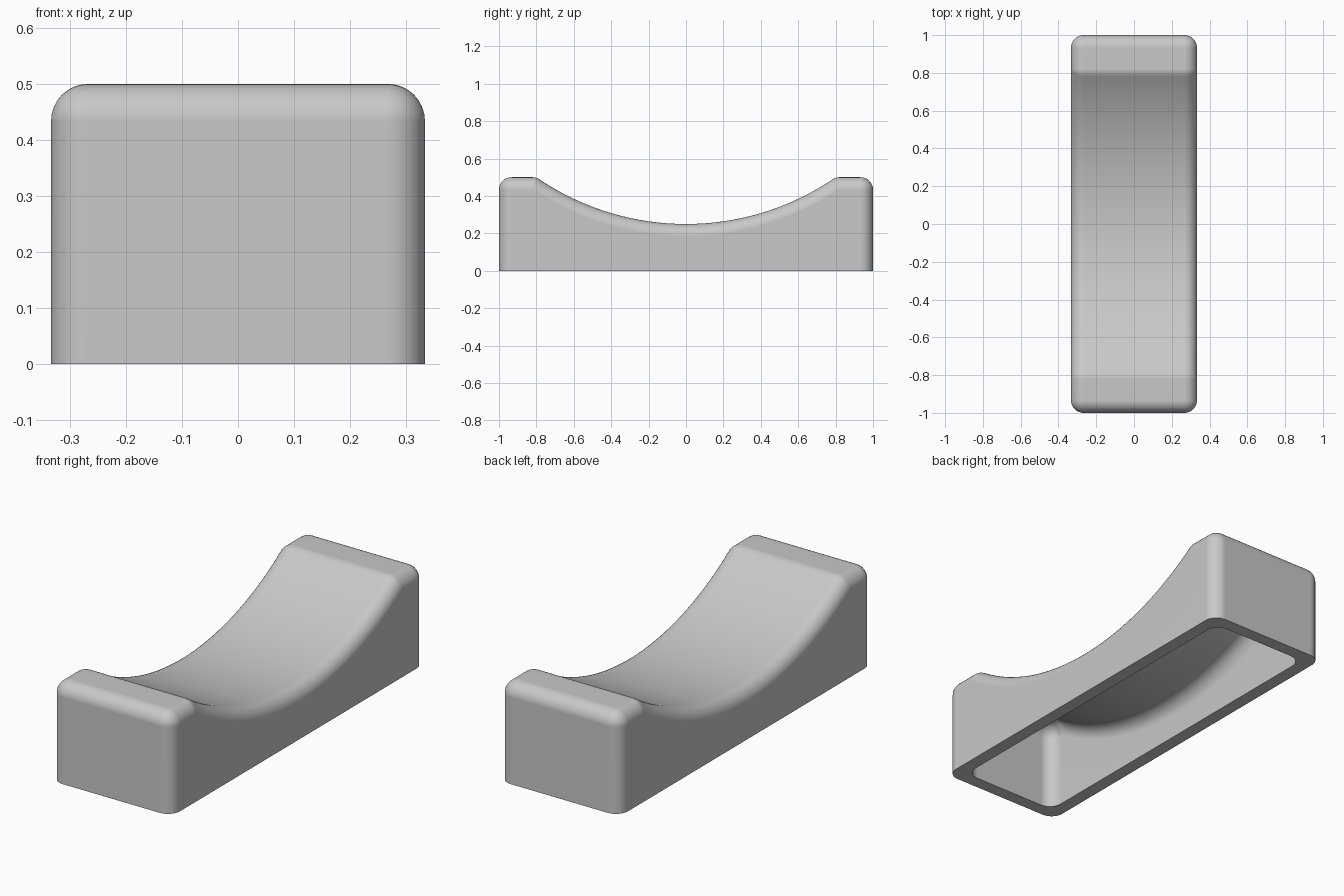
import bpy, bmesh
from math import sin, cos, pi, atan2, sqrt

cube = bpy.data.objects.get("Cube")
if cube:
    bpy.data.objects.remove(cube, do_unlink=True)

HALF_WIDTH, HALF_LENGTH, HEIGHT = 1 / 3, 1.0, 0.5
DIP_Z = 0.25                      # lowest point of the saddle
WALL, FILLET = 0.0667, 0.0667
ROUND, ARC = 8, 48                # segments per fillet and per saddle curve

# Saddle circle through the dip and the inner edges of the end blocks
DIP_RADIUS = (0.8 ** 2 + (HEIGHT - DIP_Z) ** 2) / (2 * (HEIGHT - DIP_Z))
DIP_CENTRE = DIP_Z + DIP_RADIUS


def profile(wall, inset):
    """Side outline (y, z), rounded at the ends and saddle edges, moved in by inset."""
    length, top, radius = HALF_LENGTH - wall, HEIGHT - wall, DIP_RADIUS + wall
    base, r = top - FILLET, FILLET - inset
    yc = sqrt((radius + FILLET) ** 2 - (DIP_CENTRE - base) ** 2)
    phi = atan2(yc, DIP_CENTRE - base)
    half = [(length - inset, 0)]
    for i in range(ROUND + 1):
        a = pi / 2 * i / ROUND
        half.append((length - FILLET + r * cos(a), base + r * sin(a)))
    for i in range(ROUND):
        a = phi * i / ROUND
        half.append((yc - r * sin(a), base + r * cos(a)))
    n = ARC // 2
    for i in range(n):
        a = phi * (1 - i / n)
        half.append(((radius + inset) * sin(a), DIP_CENTRE - (radius + inset) * cos(a)))
    dip = [(0, DIP_CENTRE - radius - inset)]
    return half + dip + [(-y, z) for y, z in reversed(half)]


def skin(bm, wall):
    """Loft the outline across the width with rounded sides; open at the bottom."""
    steps = []
    for i in range(ROUND + 1):
        a = pi / 2 * i / ROUND
        x = HALF_WIDTH - wall - FILLET * (1 - sin(a))
        steps.append((x, FILLET * (1 - cos(a))))
    sections = [(-x, d) for x, d in reversed(steps)] + steps
    rings = [[bm.verts.new((x, y, z)) for y, z in profile(wall, d)] for x, d in sections]
    for p, q in zip(rings, rings[1:]):
        for j in range(len(p) - 1):
            bm.faces.new((p[j], p[j + 1], q[j + 1], q[j]))
    bm.faces.new(rings[0])
    bm.faces.new(rings[-1])
    return rings


# Hollow saddle block: outer skin, inner skin and the flat bottom rim
bm = bmesh.new()
outer, inner = skin(bm, 0), skin(bm, WALL)
for end in (0, -1):
    for i in range(len(outer) - 1):
        bm.faces.new((outer[i][end], outer[i + 1][end], inner[i + 1][end], inner[i][end]))
    bm.faces.new((outer[end][0], outer[end][-1], inner[end][-1], inner[end][0]))
bmesh.ops.remove_doubles(bm, verts=bm.verts, dist=0.0002)
bmesh.ops.recalc_face_normals(bm, faces=bm.faces)
mesh = bpy.data.meshes.new("saddle_block")
bm.to_mesh(mesh)
bm.free()
block = bpy.data.objects.new("saddle_block", mesh)
bpy.context.collection.objects.link(block)

# Plain grey material
grey = bpy.data.materials.new("light_grey")
grey.use_nodes = True
colour = (0.58, 0.58, 0.58, 1)
grey.diffuse_color = colour
grey.node_tree.nodes["Principled BSDF"].inputs["Base Color"].default_value = colour
mesh.materials.append(grey)

# Smooth fillets with flat sides
bpy.ops.object.select_all(action="DESELECT")
block.select_set(True)
bpy.context.view_layer.objects.active = block
bpy.ops.object.shade_smooth_by_angle(angle=pi / 6)
weighted = block.modifiers.new("flat_sides", "WEIGHTED_NORMAL")
weighted.keep_sharp = True
